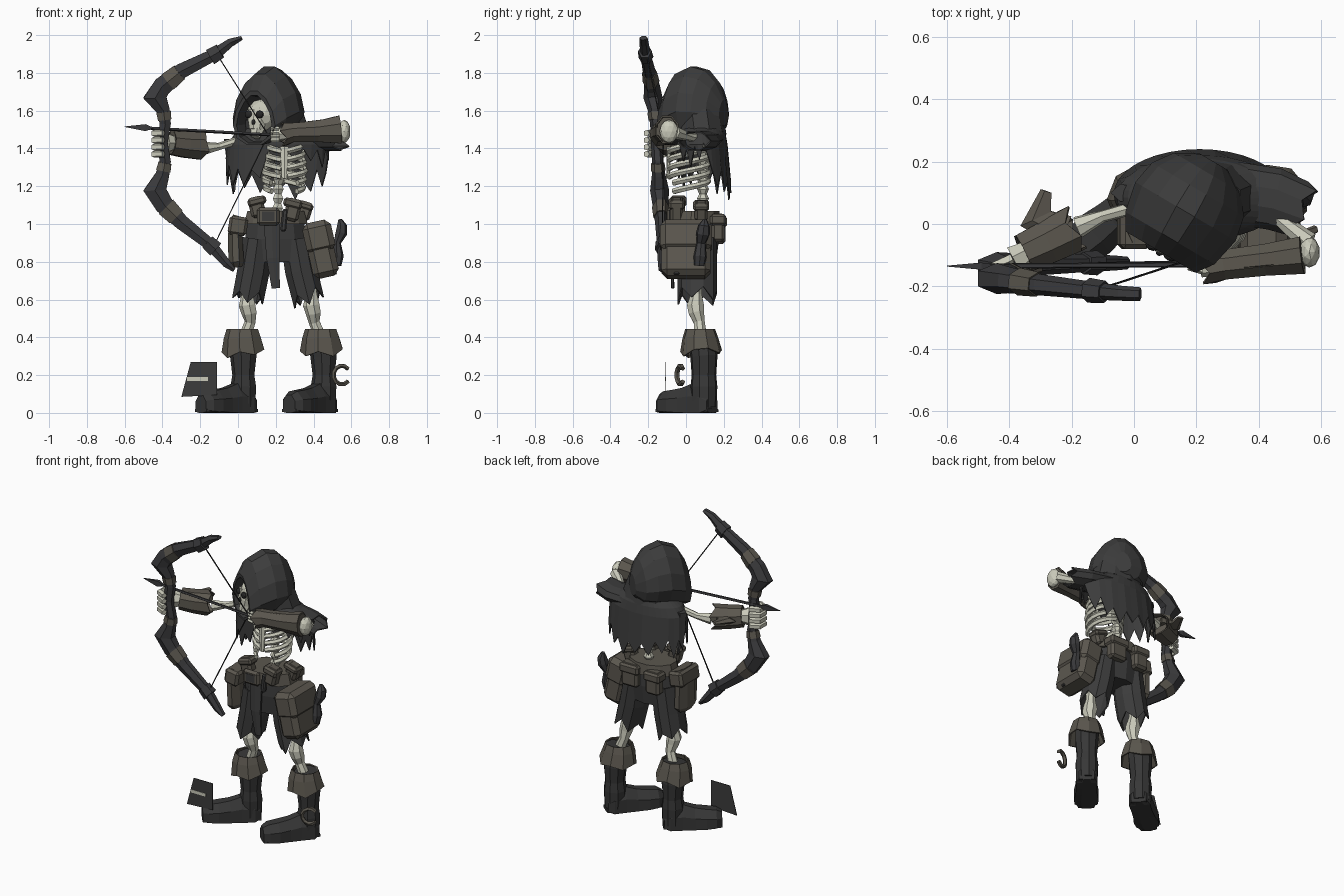
import bpy, bmesh, math, random
from mathutils import Vector as V, Matrix, Euler
random.seed(4)

def mat(name, r, g, b):
    m = bpy.data.materials.new(name)
    m.diffuse_color = (r, g, b, 1)
    return m
CLOTH = mat("dark cloth", .045, .045, .045)
BOOT = mat("boot leather", .038, .038, .038)
WOOD = mat("dark wood", .043, .043, .046)
LEATHER = mat("worn leather", .105, .095, .077)
BONE = mat("bone", .60, .60, .50)
SHADE = mat("dark hollow", .02, .02, .02)

def finish(bm, name, m, solid=0):
    bmesh.ops.recalc_face_normals(bm, faces=bm.faces)
    me = bpy.data.meshes.new(name)
    bm.to_mesh(me); bm.free()
    me.materials.append(m)
    o = bpy.data.objects.new(name, me)
    bpy.context.collection.objects.link(o)
    if solid:
        s = o.modifiers.new("thickness", 'SOLIDIFY')
        s.thickness = solid
    return o

def tube(name, m, pts, n=8, up=(0, 1, 0), axis=None, jag=0, pear=0):
    """Loft through (x, y, z, half width, half depth along up)."""
    bm = bmesh.new(); rings = []
    for i, p in enumerate(pts):
        c = V(p[:3])
        a, b = pts[max(i-1, 0)], pts[min(i+1, len(pts)-1)]
        t = (V(axis) if axis else V(b[:3]) - V(a[:3])).normalized()
        u = (V(up) - t * t.dot(V(up))).normalized()
        v = t.cross(u)
        ra, rb = p[3], p[-1]
        ring = []
        for k in range(n):
            w = 2*math.pi*(k+.5)/n
            q = c + v*ra*math.cos(w)*(1-pear*math.sin(w)) + u*rb*math.sin(w)
            if jag and i == len(pts)-1:
                q += t*jag*(random.uniform(.5, 1) if k % 2 else random.uniform(-.4, 0))
            q.z = max(q.z, 0)
            ring.append(bm.verts.new(q))
        rings.append(ring)
    for r, s in zip(rings, rings[1:]):
        for k in range(n):
            bm.faces.new((r[k], r[(k+1) % n], s[(k+1) % n], s[k]))
    if not jag:
        bm.faces.new(rings[0]); bm.faces.new(rings[-1])
    return finish(bm, name, m, .008 if jag else 0)

def box(name, m, c, size, rot=(0, 0, 0), bev=.015):
    bm = bmesh.new()
    bmesh.ops.create_cube(bm, size=1, matrix=Matrix.Diagonal((*size, 1)))
    if bev:
        bmesh.ops.bevel(bm, geom=bm.edges[:], offset=bev, segments=1, affect='EDGES')
    bm.transform(Matrix.Translation(c) @ Euler(rot).to_matrix().to_4x4())
    return finish(bm, name, m)

def ball(name, m, c, size, rot=(0, 0, 0)):
    bm = bmesh.new()
    bmesh.ops.create_icosphere(bm, subdivisions=2, radius=1, matrix=Matrix.LocRotScale(V(c), Euler(rot), V(size)))
    return finish(bm, name, m)

# Bow with leather wraps and limb nocks
bow = [(.02, -.225, 1.985, .012, .022), (-.04, -.222, 1.96, .026, .024), (-.12, -.215, 1.90, .036, .028),
       (-.30, -.195, 1.81, .046, .034), (-.40, -.18, 1.73, .058, .042), (-.44, -.175, 1.67, .07, .05),
       (-.395, -.165, 1.60, .04, .036), (-.385, -.16, 1.53, .034, .03), (-.40, -.155, 1.43, .032, .03),
       (-.385, -.15, 1.33, .034, .03), (-.40, -.145, 1.26, .042, .036), (-.44, -.14, 1.18, .07, .05),
       (-.39, -.135, 1.10, .058, .042), (-.30, -.13, 1.01, .046, .034), (-.14, -.125, .885, .036, .028),
       (-.06, -.125, .79, .026, .024), (-.02, -.125, .755, .012, .02)]
tube("bow", WOOD, bow, 6)
for a, b in ((3, 4), (6, 7), (9, 10), (12, 13)):
    p, q = V(bow[a]), V(bow[b])
    tube("bow_wrap", LEATHER, [tuple(p.lerp(q, t)[:3]) + tuple(x+.005 for x in p.lerp(q, t)[3:]) for t in (.1, .7)], 6)
for i in (2, 14):
    p, d = V(bow[i][:3]), (V(bow[i+1][:3]) - V(bow[i-1][:3])).normalized()*.03
    tube("bow_nock", WOOD, [(*(p-d), .045, .036), (*(p+d), .05, .04)], 6)
for e in ((-.10, -.205, 1.88), (-.12, -.125, .90)):
    tube("bow_string", SHADE, [(*e, .004), (.16, -.12, 1.47, .004)], 4)

# Arrow
tube("arrow_shaft", WOOD, [(-.50, -.135, 1.51, .009), (.22, -.13, 1.47, .009)], 5)
tube("arrow_head", WOOD, [(-.60, -.135, 1.515, .002), (-.49, -.135, 1.51, .026, .016), (-.46, -.135, 1.508, .01)], 4)

# Hood turned towards the bow, hollow front, skull inside
tube("hood", CLOTH, [(.16, .04, 1.56, .10, .11), (.085, -.088, 1.555, .105, .13), (.085, -.09, 1.56, .125, .148),
     (.115, -.045, 1.61, .16, .19), (.165, .04, 1.645, .18, .195), (.205, .11, 1.64, .165, .18),
     (.235, .165, 1.615, .12, .14), (.255, .20, 1.59, .05, .07)], 12, (0, 0, 1), axis=(.5, .85, 0), pear=.28)
tube("hood_neck", CLOTH, [(.19, .07, 1.58, .16, .125), (.21, .085, 1.46, .18, .13)], 10)
f, side = V((-.5, -.86, 0)), V((.86, -.5, 0))
skull = V((.13, -.01, 1.575))
ball("skull", BONE, skull, (.085, .09, .088), (0, 0, -.53))
tube("skull_face", BONE, [(*(skull+f*.045+V((0, 0, .02))), .06, .04), (*(skull+f*.06+V((0, 0, -.04))), .05, .038),
     (*(skull+f*.065+V((0, 0, -.075))), .04, .032)], 8)
tube("jaw", BONE, [(*(skull+f*.055+V((0, 0, -.065))), .045, .04), (*(skull+f*.075+V((0, 0, -.115))), .028, .028)], 6)
for s in (-.034, .034):
    ball("eye_socket", SHADE, skull+f*.088+side*s+V((0, 0, .005)), (.022, .016, .021), (0, 0, -.53))
ball("nose_hollow", SHADE, skull+f*.097+V((0, 0, -.035)), (.011, .009, .015))

# Ragged shoulder cape: long behind, short over the ribs
bm = bmesh.new(); n = 36; rings = [[], [], [], []]
for k in range(n):
    a = 2*math.pi*k/n
    c, s = math.cos(a), math.sin(a)
    low = 1.34 - .13*max(0, s)**.6 if s > -.1 else (1.28 if c < -.2 else 1.37)
    if c > .75:
        low = 1.39 if s < .2 else 1.24
    low -= random.uniform(.03, .10) if k % 2 else random.uniform(-.05, 0)
    for r, (cx, cy, rx, ry, z) in zip(rings, ((.20, .08, .13, .11, 1.53), (.21, .085, .23, .125, 1.475),
            (.215, .085, .27, .135, 1.42), (.21, .095, .275, .145, low))):
        r.append(bm.verts.new((cx+rx*c, cy+ry*s, z)))
for r, q in zip(rings, rings[1:]):
    for k in range(n):
        bm.faces.new((r[k], r[(k+1) % n], q[(k+1) % n], q[k]))
finish(bm, "cape", CLOTH, .008)
tube("cape_sleeve", CLOTH, [(.32, .10, 1.45, .05, .10), (.45, .08, 1.44, .055, .10), (.53, .05, 1.44, .055, .09)],
     10, jag=.04)
tube("cape_strip", CLOTH, [(-.03, .10, 1.45, .045, .03), (-.03, .10, 1.33, .03, .012), (-.02, .11, 1.17, .006)], 5)

# Spine, ribs, breastbone
tube("spine", BONE, [(.205+.001*i, .09, .96+.025*i, .032 if i % 2 else .02) for i in range(21)], 6)
for i in range(6):
    z, rx = 1.20+.045*i, .115-.006*abs(i-2)
    for sd in (-1, 1):
        end = 2.45 if i < 2 else 3.0
        tube("rib", BONE, [(.245+sd*rx*math.sin(w), .015+.105*math.cos(w), z+.03-.07*w/3, .014, .016)
                           for w in [end*j/7 for j in range(8)]], 5, (0, 0, 1))
tube("breastbone", BONE, [(.245, -.09, 1.41, .025, .012), (.245, -.095, 1.24, .015, .01)], 6)

# Bow arm
tube("bow_upper_arm", BONE, [(.06, .075, 1.46, .035), (.01, .055, 1.445, .022), (-.10, .025, 1.41, .02), (-.18, -.01, 1.40, .036)], 7)
tube("bow_bracer", LEATHER, [(-.355, -.095, 1.43, .068), (-.28, -.06, 1.42, .074), (-.20, -.02, 1.415, .08)], 8, (0, 0, 1), jag=.03)
tube("bow_bracer_lining", LEATHER, [(-.35, -.093, 1.43, .06), (-.21, -.025, 1.415, .06)], 8, (0, 0, 1))
tube("bracer_flap", LEATHER, [(-.22, -.02, 1.43, .06, .03), (-.31, .02, 1.43, .06, .02), (-.28, .105, 1.44, .02, .008)], 5, (0, 0, 1))
tube("bow_palm", BONE, [(-.34, -.09, 1.43, .04), (-.385, -.115, 1.43, .05, .06)], 7, (0, 0, 1))
for i in range(4):
    z = 1.37 + .037*i
    tube("bow_finger", BONE, [(-.39, -.11, z, .018), (-.445, -.135, z, .02), (-.445, -.185, z, .02), (-.395, -.21, z, .018)], 5, (0, 0, 1))

# Drawing arm
tube("draw_upper_arm", BONE, [(.36, .09, 1.45, .03), (.46, .02, 1.46, .022), (.56, -.06, 1.485, .035)], 7, (0, 0, 1))
ball("elbow", BONE, (.562, -.09, 1.49), (.034, .05, .062))
tube("draw_bracer", LEATHER, [(.54, -.10, 1.50, .065, .08), (.42, -.115, 1.49, .055, .06), (.29, -.13, 1.485, .052, .055),
     (.245, -.135, 1.475, .06, .065)], 8, (0, 0, 1), jag=.04)
tube("draw_bracer_lining", LEATHER, [(.54, -.10, 1.50, .055, .07), (.26, -.13, 1.485, .045, .048)], 8, (0, 0, 1))
tube("draw_palm", BONE, [(.29, -.13, 1.485, .035), (.215, -.135, 1.475, .036)], 7, (0, 0, 1))
for i in range(4):
    tube("draw_finger", BONE, [(.22, -.15, 1.445+.02*i, .012), (.18, -.14, 1.445+.02*i, .012), (.19, -.115, 1.445+.02*i, .011)], 5, (0, 0, 1))

# Trousers and hanging cloth
tube("trouser_top", CLOTH, [(.20, .06, 1.04, .155, .11), (.20, .06, .92, .17, .115), (.20, .06, .80, .165, .10)], 10)
for x0, x1 in ((.105, .058), (.305, .365)):
    tube("trouser_leg", CLOTH, [(x0, .06, .92, .085, .105), (x0*.5+x1*.5, .06, .75, .09, .105), (x1, .06, .63, .088, .105)], 10, jag=.06)
tube("loin_cloth", CLOTH, [(.18, -.065, 1.0, .05, .012), (.185, -.075, .82, .04, .012), (.20, -.07, .66, .025, .008)], 6)

# Legs and boots
for x, y, knee, d in ((.03, .095, .05, V((-.77, -.64, 0))), (.455, .095, .39, V((-.63, -.77, 0)))):
    cx = x + (-.01 if x > .2 else 0)
    tube("shin", BONE, [(knee, .06, .72, .028), (knee, .055, .63, .03), (knee, .05, .57, .046), (knee+.01, .055, .53, .042),
         (knee+.015, .07, .48, .03), (cx, .08, .38, .035)], 7)
    tube("boot_cuff", LEATHER, [(cx-.005, .075, .445, .085, .08), (cx-.005, .075, .40, .10, .095), (cx, .08, .325, .117, .112)], 9, jag=.025)
    tube("boot_shaft", BOOT, [(cx-.005, .08, .43, .075, .072), (x, y, .30, .072, .073), (x, y, .20, .06, .066), (x, y, .14, .07, .072), (x, y, .03, .065, .068)], 9)
    foot = [(-.055, .05, .06), (-.02, .07, .11), (.06, .068, .125), (.13, .072, .10), (.20, .082, .088), (.26, .075, .08), (.295, .045, .06)]
    tube("boot_foot", BOOT, [(*(V((x, y, .04)) + d*s), w, h) for s, w, h in foot], 8, (0, 0, 1))
    tube("boot_sole", BOOT, [(*(V((x, y, .012)) + d*s), w, .014) for s, w in ((-.06, .055), (.06, .06), (.2, .085), (.295, .055))], 6, (0, 0, 1))

# Belt, buckle, pouches
tube("belt", LEATHER, [(.20, .06, 1.07, .155, .12), (.20, .06, 1.0, .175, .13)], 12)
box("buckle", LEATHER, (.16, -.085, 1.04), (.12, .03, .095))
box("buckle_center", CLOTH, (.16, -.099, 1.04), (.065, .008, .05), bev=0)
box("belt_loop", CLOTH, (.245, -.075, 1.02), (.03, .03, .12), (0, .1, 0), .008)
for x, y, z, sx, sz, r in ((.10, -.04, 1.09, .08, .11, -.25), (.29, -.05, 1.075, .08, .12, .25), (.11, .175, .97, .10, .15, 0),
                           (.28, .17, .98, .12, .15, 0), (.35, .08, 1.07, .08, .1, .3)):
    box("belt_pouch", LEATHER, (x, y, z), (sx, .07, sz), (0, r, 0))
    box("pouch_flap", LEATHER, (x, y, z+sz*.28), (sx+.02, .085, sz*.4), (0, r, 0), .012)
tube("left_bag", LEATHER, [(.01, .02, 1.04, .04, .085), (-.015, .02, .95, .04, .10), (-.01, .02, .80, .045, .10), (-.005, .02, .77, .03, .07)], 8)
box("left_bag_flap", LEATHER, (0, .02, .99), (.10, .20, .10), (0, .15, 0))

# Large side bag and flask
box("side_bag", LEATHER, (.44, 0, .86), (.14, .26, .29), (0, -.22, 0), .03)
box("side_bag_flap", LEATHER, (.428, 0, .93), (.155, .275, .17), (0, -.22, 0), .03)
box("side_bag_strap", CLOTH, (.50, -.05, .80), (.02, .03, .14), (0, -.22, 0), .005)
tube("flask", WOOD, [(.525, .07, .78, .022, .03), (.53, .075, .83, .03, .035), (.525, .08, .90, .02, .025), (.545, .09, .95, .032, .038),
     (.55, .095, .99, .028, .032), (.54, .10, 1.025, .01)], 7)

# Loose plate and ring beside the feet
bm = bmesh.new()
bm.faces.new([bm.verts.new(p) for p in ((-.30, -.105, .085), (-.11, -.105, .095), (-.11, -.105, .27), (-.25, -.105, .27))])
finish(bm, "loose_plate", CLOTH, .004)
box("plate_stripe", BONE, (-.215, -.109, .18), (.11, .004, .02), bev=0)
tube("loose_ring", LEATHER, [(.55-.045*math.cos(a), -.03-.018*math.cos(a), .20+.05*math.sin(a), .012, .014)
     for a in [-2.4+4.8*i/9 for i in range(10)]], 5)
